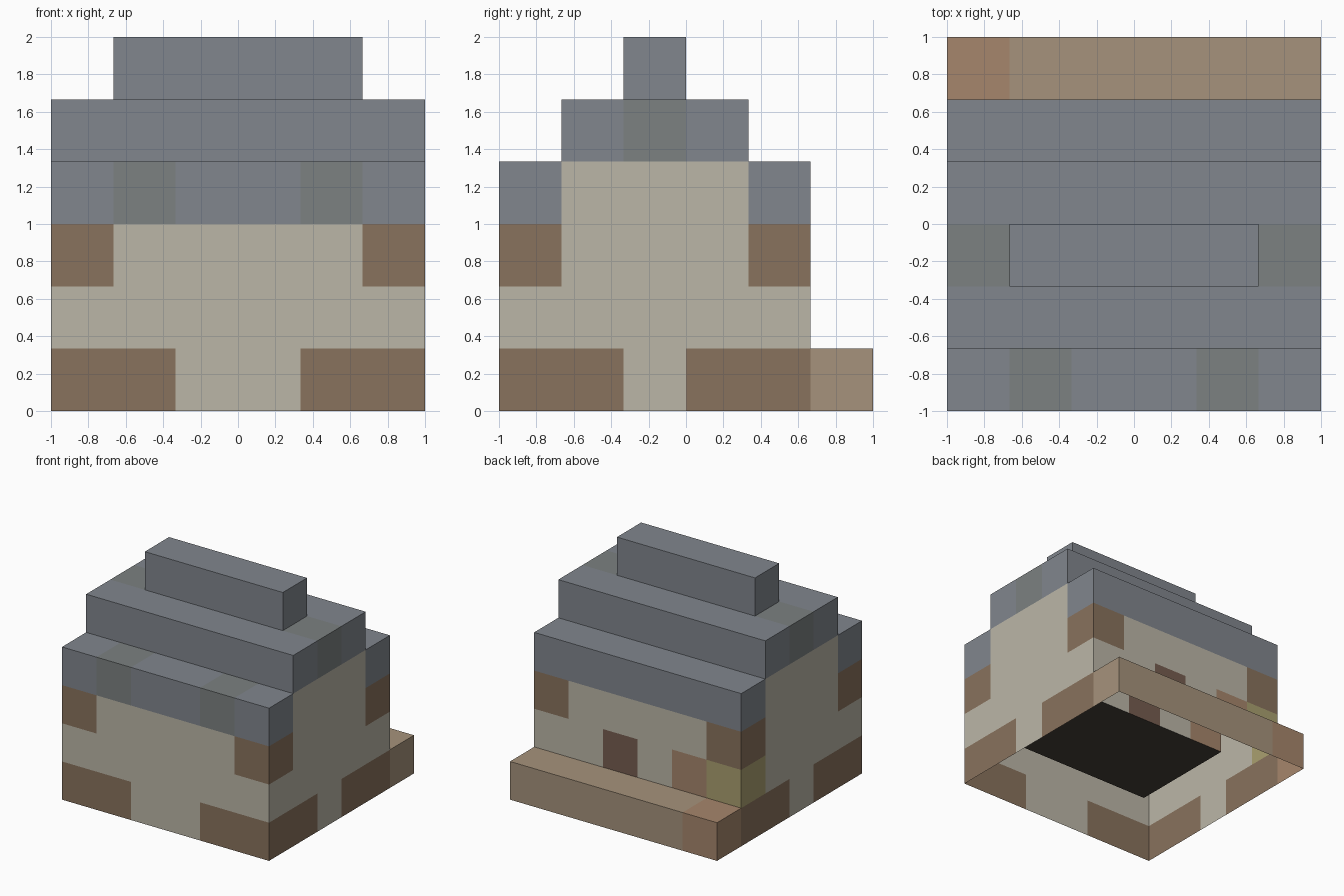
import bpy, bmesh
from mathutils import Vector

if "Cube" in bpy.data.objects:
    bpy.data.objects.remove(bpy.data.objects["Cube"])

C = 1 / 3          # block size
ORIGIN = Vector((-1, -1, 0))
COLOURS = {
    "plaster": (0.50, 0.47, 0.39), "timber": (0.25, 0.17, 0.11),
    "slate": (0.22, 0.24, 0.27), "slate_green": (0.20, 0.22, 0.22),
    "plank": (0.38, 0.29, 0.20), "clay": (0.38, 0.24, 0.15),
    "lamp_yellow": (0.40, 0.35, 0.16), "door_wood": (0.18, 0.11, 0.08),
    "dark_floor": (0.06, 0.05, 0.04),
}
MATS = {}
for name, rgb in COLOURS.items():
    MATS[name] = bpy.data.materials.new(name)
    MATS[name].diffuse_color = (*rgb, 1)

parts = {}         # part name -> {cell: colour}


def block(part, colour, xs, ys, zs):
    cells = parts.setdefault(part, {})
    for i in xs:
        for j in ys:
            for k in zs:
                for other in parts.values():
                    other.pop((i, j, k), None)
                cells[i, j, k] = colour


ALL, HOUSE, MID = range(6), range(5), range(1, 5)

# Foundation with timber corners, plaster gaps and a dark room floor
block("foundation", "timber", ALL, HOUSE, [0])
block("foundation", "plaster", [0, 5], [2], [0])
block("foundation", "plaster", [2, 3], [0], [0])
block("foundation", "dark_floor", MID, range(1, 4), [0])

# Hollow walls, gable ends and upper corner beams
block("walls", "plaster", ALL, [0, 4], [1, 2])
block("walls", "plaster", [0, 5], range(1, 4), [1, 2, 3])
block("corner_beams", "timber", [0, 5], [0, 4], [2])

# Fittings set into the back wall
block("door", "door_wood", [3], [4], [1])
block("clay_pot", "clay", [1], [4], [1])
block("lamp", "lamp_yellow", [0], [4], [1])

# Stepped roof, open beneath the ridge
block("roof", "slate", ALL, [0, 4], [3])
block("roof", "slate_green", [1, 4], [0], [3])
block("roof", "slate", ALL, [1, 3], [4])
block("roof", "slate_green", [0, 5], [2], [4])
block("ridge", "slate", MID, [2], [5])

# Low step along the back
block("back_step", "plank", range(1, 6), [5], [0])
block("back_step", "clay", [0], [5], [0])

solid = {c for cells in parts.values() for c in cells}


def build(part, cells):
    """Skin the exposed block sides; the underside stays open."""
    bm = bmesh.new()
    slots = sorted(set(cells.values()))
    for cell, colour in cells.items():
        centre = ORIGIN + (Vector(cell) + Vector((.5, .5, .5))) * C
        for axis in range(3):
            for s in (-1, 1):
                n = Vector((0, 0, 0))
                n[axis] = s
                near = tuple(int(a + b) for a, b in zip(cell, n))
                if near in solid or near[2] < 0:
                    continue
                u = Vector((0, 0, 0))
                u[(axis + 1) % 3] = 1
                v = n.cross(u)
                f = bm.faces.new([bm.verts.new(centre + (n + u * a + v * b) * C / 2)
                                  for a, b in ((-1, -1), (1, -1), (1, 1), (-1, 1))])
                f.material_index = slots.index(colour)
    bmesh.ops.remove_doubles(bm, verts=bm.verts, dist=0.001)
    # Merge flat faces of one colour into clean panels
    bmesh.ops.dissolve_limit(bm, angle_limit=0.01, verts=bm.verts,
                             edges=bm.edges, delimit={'MATERIAL'})
    me = bpy.data.meshes.new(part)
    bm.to_mesh(me)
    bm.free()
    for s in slots:
        me.materials.append(MATS[s])
    bpy.context.collection.objects.link(bpy.data.objects.new(part, me))


for part, cells in parts.items():
    build(part, cells)

for m in bpy.data.materials:
    if m.users and not m.is_grease_pencil:
        m.use_nodes = True
        m.node_tree.nodes["Principled BSDF"].inputs["Base Color"].default_value = m.diffuse_color
